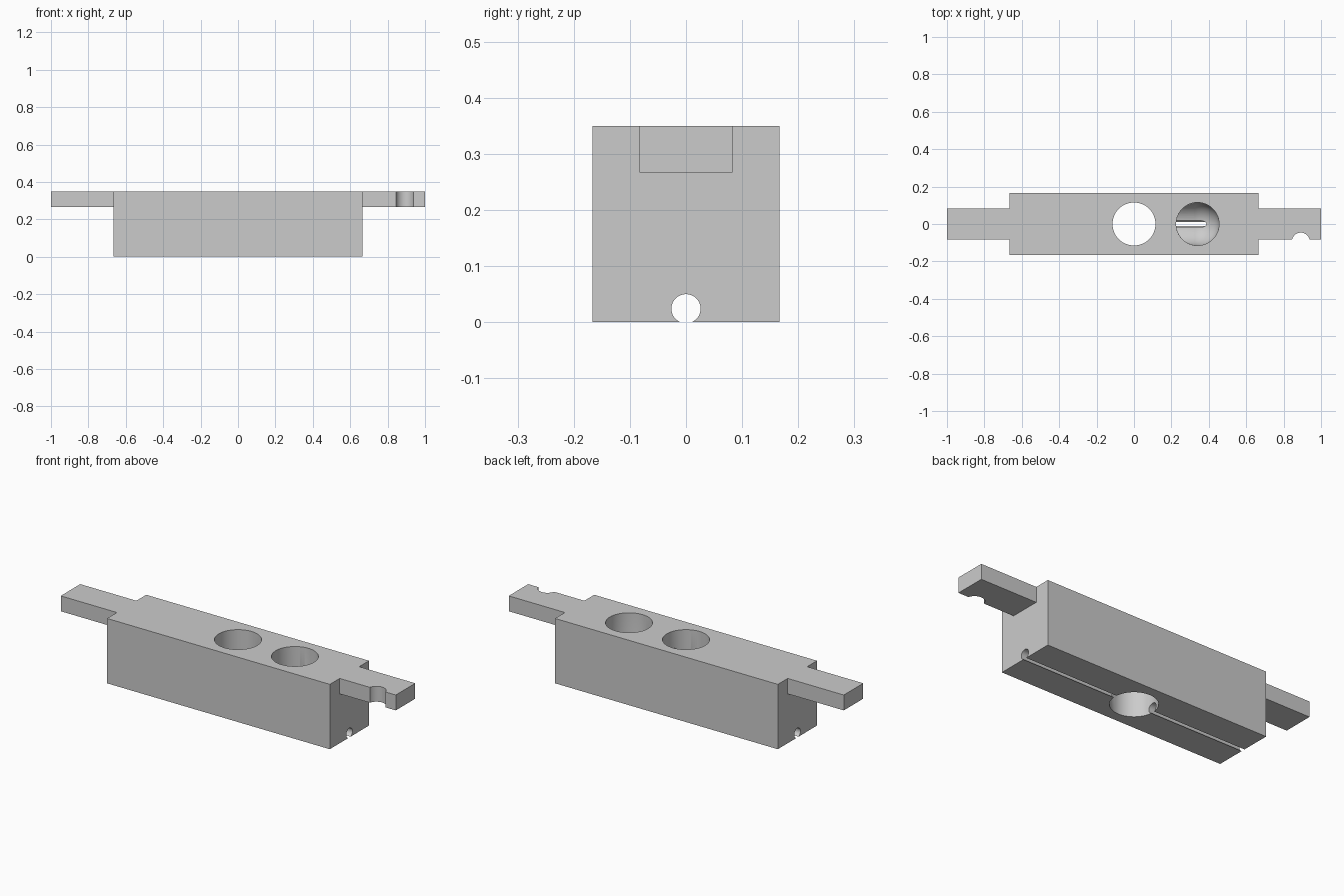
import bpy
import bmesh
from math import pi, radians
from mathutils import Matrix, Vector

cube = bpy.data.objects.get("Cube")
if cube:
    bpy.data.objects.remove(cube, do_unlink=True)

grey = bpy.data.materials.new("plain grey")
grey.use_nodes = True
colour = (0.6, 0.6, 0.6, 1)
grey.diffuse_color = colour
grey.node_tree.nodes["Principled BSDF"].inputs["Base Color"].default_value = colour

HOLE_R = 0.115
HOLE_X = 0.34
TUNNEL_Z = 0.155
TOP = 0.35


def finish(name, bm):
    bmesh.ops.recalc_face_normals(bm, faces=bm.faces)
    mesh = bpy.data.meshes.new(name)
    bm.to_mesh(mesh)
    bm.free()
    mesh.materials.append(grey)
    ob = bpy.data.objects.new(name, mesh)
    bpy.context.collection.objects.link(ob)
    return ob


def plate(name, outline, z0, z1):
    bm = bmesh.new()
    face = bm.faces.new([bm.verts.new((x, y, z0)) for x, y in outline])
    ext = bmesh.ops.extrude_face_region(bm, geom=[face])
    verts = [g for g in ext["geom"] if isinstance(g, bmesh.types.BMVert)]
    bmesh.ops.translate(bm, verts=verts, vec=(0, 0, z1 - z0))
    return finish(name, bm)


def rod(name, centre, radius, length, axis="Z", segments=64):
    bm = bmesh.new()
    turn = Matrix.Rotation(pi / 2, 4, "Y") if axis == "X" else Matrix()
    bmesh.ops.create_cone(bm, cap_ends=True, segments=segments,
                          radius1=radius, radius2=radius, depth=length,
                          matrix=Matrix.Translation(centre) @ turn)
    return finish(name, bm)


def round_bottom_shaft(name, centre, radius, top):
    # Hemisphere whose upper half is pulled up into a straight shaft
    bm = bmesh.new()
    bmesh.ops.create_uvsphere(bm, u_segments=64, v_segments=32, radius=radius)
    for v in bm.verts:
        if v.co.z > -0.001:
            v.co.z = top - centre[2]
    bmesh.ops.translate(bm, verts=bm.verts, vec=centre)
    return finish(name, bm)


def cut(target, cutter):
    cutter.hide_render = True
    mod = target.modifiers.new("cut", "BOOLEAN")
    mod.operation = "DIFFERENCE"
    mod.solver = "EXACT"
    mod.object = cutter
    bpy.context.view_layer.objects.active = target
    bpy.ops.object.modifier_apply(modifier=mod.name)
    bpy.data.objects.remove(cutter, do_unlink=True)


def box(x0, x1, y):
    return [(x0, -y), (x1, -y), (x1, y), (x0, y)]


# Main block and the two end tabs
body = plate("body", box(-0.665, 0.665, 0.167), 0, TOP)
left_tab = plate("left_tab", box(0.665, 1, 0.083), 0.267, TOP)
right_tab = plate("right_tab", box(-1, -0.665, 0.083), 0.267, TOP)

# Through hole, round-bottomed hole and the tunnel joining them
cut(body, rod("through_hole", (0, 0, 0.2), HOLE_R, 1))
cut(body, round_bottom_shaft("blind_hole", (HOLE_X, 0, TUNNEL_Z), HOLE_R, 0.5))
cut(body, rod("tunnel", (HOLE_X / 2, 0, TUNNEL_Z), HOLE_R - 0.0015, HOLE_X, "X"))

# Thin wire channel along the underside
cut(body, rod("channel", (0, 0, 0.024), 0.026, 2, "X", 48))

# Round notch in the front of the left tab
cut(left_tab, rod("notch", (0.892, -0.094, 0.3), 0.048, 1))

for ob in (body, left_tab, right_tab):
    bpy.ops.object.select_all(action="DESELECT")
    ob.select_set(True)
    bpy.context.view_layer.objects.active = ob
    bpy.ops.object.shade_smooth_by_angle(angle=radians(30))
